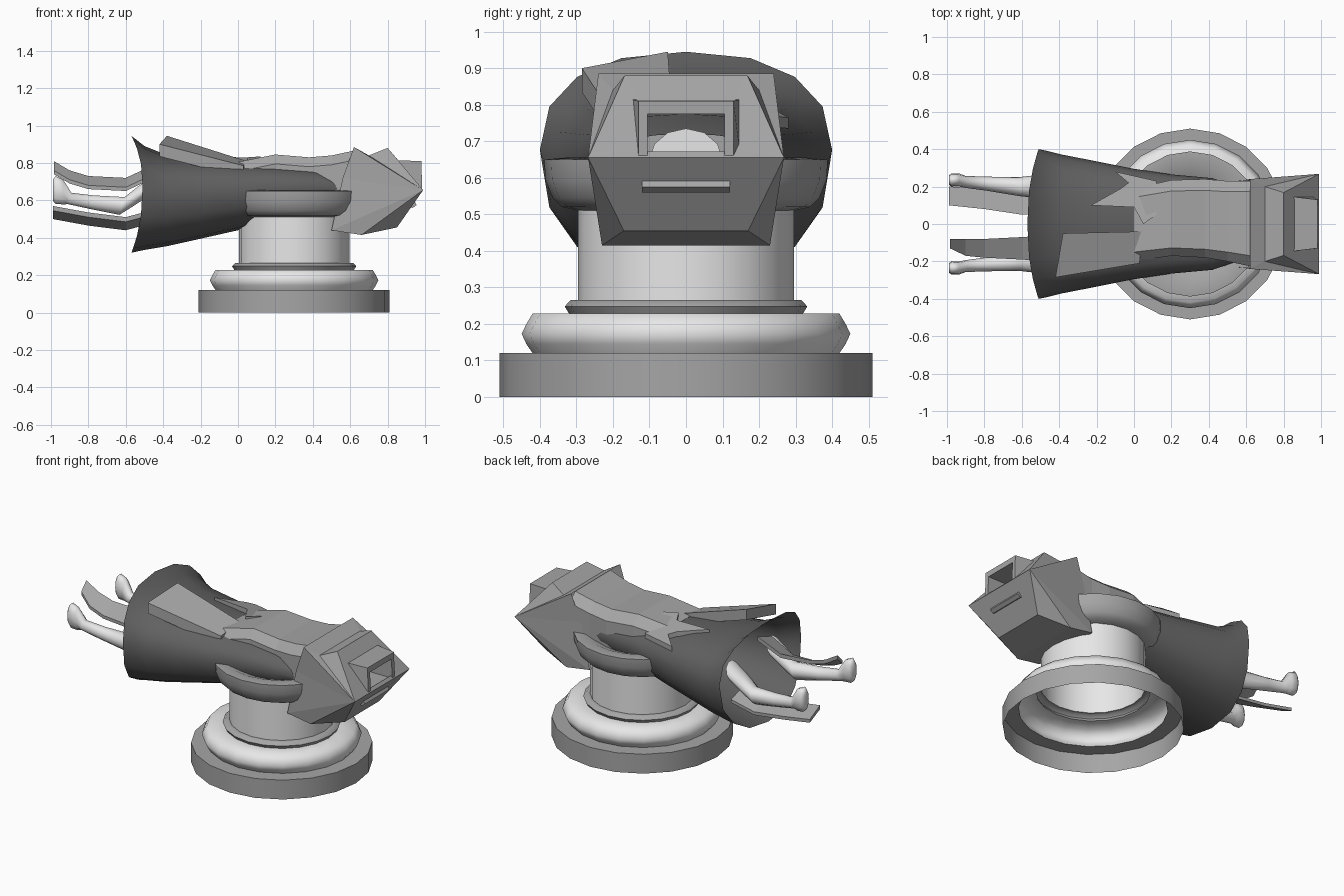
import bpy, bmesh, math

cube = bpy.data.objects.get("Cube")
if cube:
    bpy.data.objects.remove(cube, do_unlink=True)


def material(name, v):
    m = bpy.data.materials.new(name)
    m.use_nodes = True
    m.diffuse_color = (v, v, v, 1)
    m.node_tree.nodes["Principled BSDF"].inputs["Base Color"].default_value = (v, v, v, 1)
    return m


light = material("pale grey", 0.82)
mid = material("mid grey", 0.38)
dark = material("dark grey", 0.12)


def build(name, verts, faces, mats, smooth=None, rule=None):
    bm = bmesh.new()
    vs = [bm.verts.new(v) for v in verts]
    for f in faces:
        bm.faces.new([vs[i] for i in f])
    bmesh.ops.recalc_face_normals(bm, faces=bm.faces)
    if rule:
        for f in bm.faces:
            f.material_index = rule(f.calc_center_median())
    me = bpy.data.meshes.new(name)
    bm.to_mesh(me)
    bm.free()
    for m in mats:
        me.materials.append(m)
    ob = bpy.data.objects.new(name, me)
    bpy.context.collection.objects.link(ob)
    if smooth:
        bpy.ops.object.select_all(action='DESELECT')
        ob.select_set(True)
        bpy.context.view_layer.objects.active = ob
        bpy.ops.object.shade_smooth_by_angle(angle=math.radians(smooth))
    return ob


def loft(name, rings, mats, smooth=None, rule=None, start=True, end=True):
    n = len(rings[0])
    verts = [p for r in rings for p in r]
    faces = []
    for k in range(len(rings) - 1):
        for i in range(n):
            j = (i + 1) % n
            faces.append((k * n + i, k * n + j, (k + 1) * n + j, (k + 1) * n + i))
    if start:
        faces.append(range(n))
    if end:
        faces.append(range(len(verts) - n, len(verts)))
    return build(name, verts, faces, mats, smooth, rule)


def slab(name, top, thick, mat):
    return loft(name, [top, [(x, y, z - thick) for x, y, z in top]], [mat])


def angles(n):
    return [2 * math.pi * i / n for i in range(n)]


def full(v):
    # Makes an oval slightly boxy
    return math.copysign(abs(v) ** .85, v)


# Pedestal: hollow turned column with plinth, rounded moulding and capital
profile = [(.51, 0), (.51, .12), (.42, .12), (.437, .145), (.45, .173), (.437, .2), (.42, .228),
           (.32, .228), (.332, .248), (.315, .266), (.295, .266), (.295, .51),
           (.34, .52), (.365, .545), (.385, .595), (.388, .65), (.33, .655), (.25, .62)]
loft("pedestal",
     [[(.3 + r * math.cos(a), r * math.sin(a), z) for a in angles(20)] for r, z in profile],
     [light, mid], 62,
     lambda c: 1 if c.z <= .121 or .229 < c.z < .267 or c.z > .511 else 0, False, False)

# Skirt: flared oval tube with a bowed open hem, widest above its middle
skirt = [(-.51, .4, .945, .32), (-.47, .392, .89, .335), (-.38, .37, .842, .355),
         (-.2, .335, .825, .395), (0, .295, .805, .44), (.2, .265, .79, .5),
         (.42, .245, .775, .54), (.55, .2, .72, .58)]
rings = []
for k, (x, ry, top, low) in enumerate(skirt):
    bow = (.06, .03)[k] if k < 2 else 0
    wide = (top + low) / 2 + .07 * (top - low)
    rings.append([(x - bow * math.sin(a) ** 2, ry * full(math.cos(a)),
                   wide + (top - wide if math.sin(a) > 0 else wide - low) * full(math.sin(a)))
                  for a in angles(16)])
loft("skirt", rings, [dark], 50, start=False, end=False)

# Bodice rising out of the skirt, open towards the head
rings = []
for x, right, left, z in [(.0, -.2, .19, .805), (.2, -.17, .235, .845), (.38, -.18, .24, .83),
                          (.5, -.2, .23, .84), (.64, -.23, .23, .87)]:
    rings.append([(x, right * .75, z), (x, left * .75, z), (x, left, z - .05),
                  (x, left, .58), (x, right, .58), (x, right, z - .05)])
loft("bodice", rings, [mid], end=False)

# Neck inside the hollow head
loft("neck", [[(x, .1 * math.cos(a), .65 + .085 * math.sin(a)) for a in angles(12)]
              for x in (.45, .66)], [light], 50)

# Loose cloth on top of the skirt
slab("cloth_tail", [(-.38, -.05, .945), (-.42, -.285, .9), (.03, -.21, .785), (.04, -.04, .812)],
     .065, mid)
slab("cloth_fold", [(-.1, .28, .765), (-.03, .22, .8), (-.07, .19, .815), (-.23, .1, .838),
                    (0, .09, .83), (.05, 0, .83), (.12, .05, .835), (.12, .23, .77)], .03, mid)

# Head: faceted wedge open at the back, mirrored across y, with a window in its upper slope
half = [(.99, .268, .655), (.8, .168, .88), (.7, .2, .84), (.62, .24, .885), (.56, .23, .72),
        (.5, .23, .44), (.66, .23, .415), (.85, .17, .455), (.86, .13, .81), (.975, .13, .672)]
P, A, D, T, U, S, R, Q, WT, WB = range(10)
verts = half + [(x, -y, z) for x, y, z in half]
faces = [(a, b, b + 10, a + 10) for a, b in
         [(T, D), (D, A), (A, WT), (WB, P), (P, Q), (Q, R), (R, S)]]
for side in (0, 10):
    faces += [[i + side for i in f] for f in
              [(T, D, P), (D, A, P), (T, U, P), (U, S, P), (S, R, P), (R, Q, P), (A, P, WB, WT)]]
build("head", verts, faces, [mid])


# Hollow frame projecting from the head
def rect(x_low, x_top, w, low, top):
    return [(x_low, -w, low), (x_low, w, low), (x_top, w, top), (x_top, -w, top)]


loft("face_frame", [rect(.95, .81, .15, .65, .815), rect(.985, .98, .13, .65, .81),
                    rect(.985, .98, .105, .658, .775), rect(.8, .8, .105, .658, .775)],
     [mid], start=False, end=False)

# Thin ledge on the lower slope of the head
loft("chin_ledge", [[(x, y, z) for x, z in [(.89, .575), (.935, .56), (.955, .575), (.94, .6)]]
                    for y in (-.12, .12)], [mid])


# Legs: smooth tapered limbs with small feet
def leg(name, s):
    path = [(-.46, .2, .68, .06), (-.55, .2, .62, .058), (-.62, .2, .57, .05),
            (-.78, .215, .59, .038), (-.9, .225, .61, .032)]
    rings = [[(x + r * .3 * math.sin(a), s * (y + r * math.cos(a)), z + r * math.sin(a))
              for a in angles(10)] for x, y, z, r in path]
    for x, r, z, h in [(-.935, .035, .645, .07), (-.975, .036, .655, .078), (-.99, .025, .655, .06)]:
        rings.append([(x, s * (.235 + r * math.cos(a)), z + h * math.sin(a)) for a in angles(10)])
    loft(name, rings, [light], 60)


leg("left_leg", 1)
leg("right_leg", -1)


# Angular cloth strips trailing beside the legs, outer edge lower
def strip(name, stations):
    loft(name, [[(x, a, z), (x, b, z - .05), (x, b, z - .07), (x, a, z - .025)]
                for x, a, b, z in stations], [mid])


strip("right_strip", [(-.45, -.06, -.2, .79), (-.6, -.07, -.19, .72), (-.8, -.08, -.18, .73),
                      (-.9, -.08, -.17, .76), (-.985, -.08, -.13, .81)])
strip("left_strip", [(-.45, .05, .2, .55), (-.6, .05, .19, .51), (-.8, .08, .19, .535),
                     (-.99, .1, .2, .57)])
